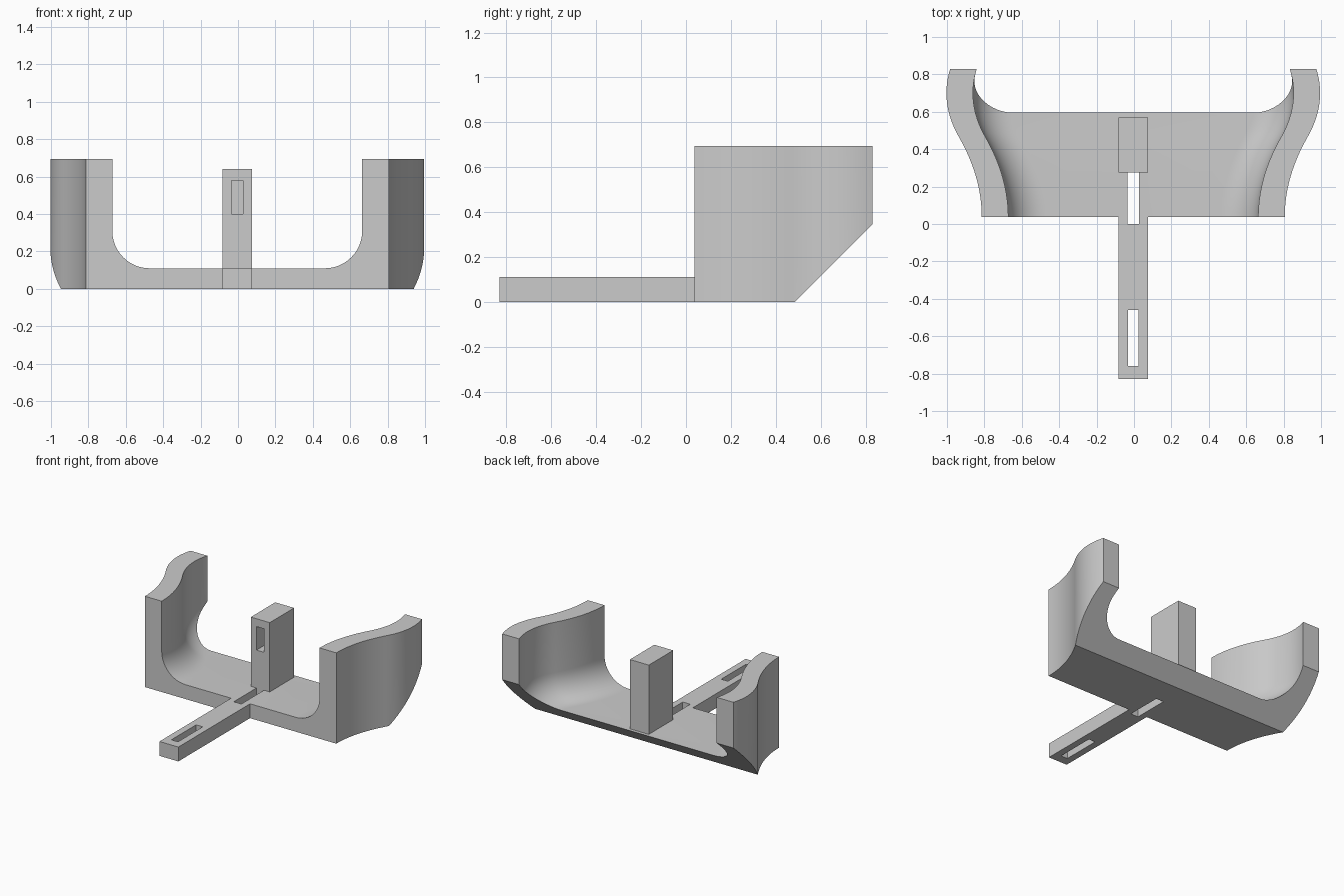
import bpy, bmesh, math

default = bpy.data.objects.get("Cube")
if default:
    bpy.data.objects.remove(default, do_unlink=True)

grey = bpy.data.materials.new("plain grey")
grey.use_nodes = True
grey.diffuse_color = (0.6, 0.6, 0.6, 1)
grey.node_tree.nodes["Principled BSDF"].inputs["Base Color"].default_value = (0.6, 0.6, 0.6, 1)

MID = -0.004          # centre line of the part
FRONT, BACK = 0.037, 0.83
FLOOR, TOP = 0.11, 0.695
WALL, FILLET = 0.142, 0.2


def finish(name, bm):
    bmesh.ops.recalc_face_normals(bm, faces=bm.faces)
    mesh = bpy.data.meshes.new(name)
    bm.to_mesh(mesh)
    bm.free()
    mesh.materials.append(grey)
    obj = bpy.data.objects.new(name, mesh)
    bpy.context.collection.objects.link(obj)
    return obj


def prism(name, outline, x0, x1):
    """Extrude a (y, z) outline from x0 to x1."""
    bm = bmesh.new()
    face = bm.faces.new([bm.verts.new((x0, y, z)) for y, z in outline])
    side = bmesh.ops.extrude_face_region(bm, geom=[face])["geom"]
    moved = [v for v in side if isinstance(v, bmesh.types.BMVert)]
    bmesh.ops.translate(bm, verts=moved, vec=(x1 - x0, 0, 0))
    return finish(name, bm)


def box(name, half_x, y0, y1, z0, z1):
    outline = [(y0, z0), (y1, z0), (y1, z1), (y0, z1)]
    return prism(name, outline, MID - half_x, MID + half_x)


def cut(obj, cutter):
    """Subtract the cutter, then discard it."""
    cutter.hide_render = True
    mod = obj.modifiers.new("cut", "BOOLEAN")
    mod.operation = "DIFFERENCE"
    mod.solver = "EXACT"
    mod.object = cutter
    bpy.ops.object.select_all(action="DESELECT")
    bpy.context.view_layer.objects.active = obj
    obj.select_set(True)
    bpy.ops.object.modifier_apply(modifier=mod.name)
    bpy.data.objects.remove(cutter, do_unlink=True)


def half_width(y):
    """S-curved outer wall: flares out, then levels off near the back."""
    if y < 0.46:
        return 0.81 + (y - FRONT) ** 2 / 1.5
    return 0.999 - (y - 0.70) ** 2 / 0.83


def section(y):
    """U-shaped cross-section with filleted inside corners."""
    w = half_width(y)
    inner = w - WALL
    half = [(w, 0), (w, TOP), (inner, TOP)]
    for i in range(13):
        a = math.radians(90 * i / 12)
        half.append((inner - FILLET + FILLET * math.cos(a),
                     FLOOR + FILLET - FILLET * math.sin(a)))
    return half + [(-x, z) for x, z in reversed(half)]


# Cradle: loft of U sections, with the lower back corner cut at 45 degrees
bm = bmesh.new()
steps = 32
rings = []
for i in range(steps + 1):
    y = FRONT + (BACK - FRONT) * i / steps
    rings.append([bm.verts.new((MID + x, y, z)) for x, z in section(y)])
for a, b in zip(rings, rings[1:]):
    for i in range(len(a)):
        j = (i + 1) % len(a)
        bm.faces.new((a[i], a[j], b[j], b[i]))
bm.faces.new(rings[0])
bm.faces.new(rings[-1])
cradle = finish("cradle", bm)
cut(cradle, prism("back_wedge", [(0.385, -0.1), (1.0, -0.1), (1.0, 0.515)], -1.2, 1.2))

# Tongue reaching forward, and the upright post
tongue = box("tongue", 0.08, -0.83, FRONT, 0, FLOOR)
post = box("post", 0.08, 0.275, 0.57, FLOOR, 0.64)

# Slots through the tongue and floor, and a blind slot in the post
cut(tongue, box("front_slot", 0.028, -0.76, -0.46, -0.1, 0.3))
for part in (tongue, cradle):
    cut(part, box("middle_slot", 0.032, 0.0, 0.275, -0.1, 0.2))
cut(post, box("post_slot", 0.032, 0.2, 0.42, 0.4, 0.58))

# Smooth the curved walls, keep the edges sharp
bpy.ops.object.select_all(action="DESELECT")
cradle.select_set(True)
bpy.context.view_layer.objects.active = cradle
bpy.ops.object.shade_smooth_by_angle(angle=math.radians(30))
